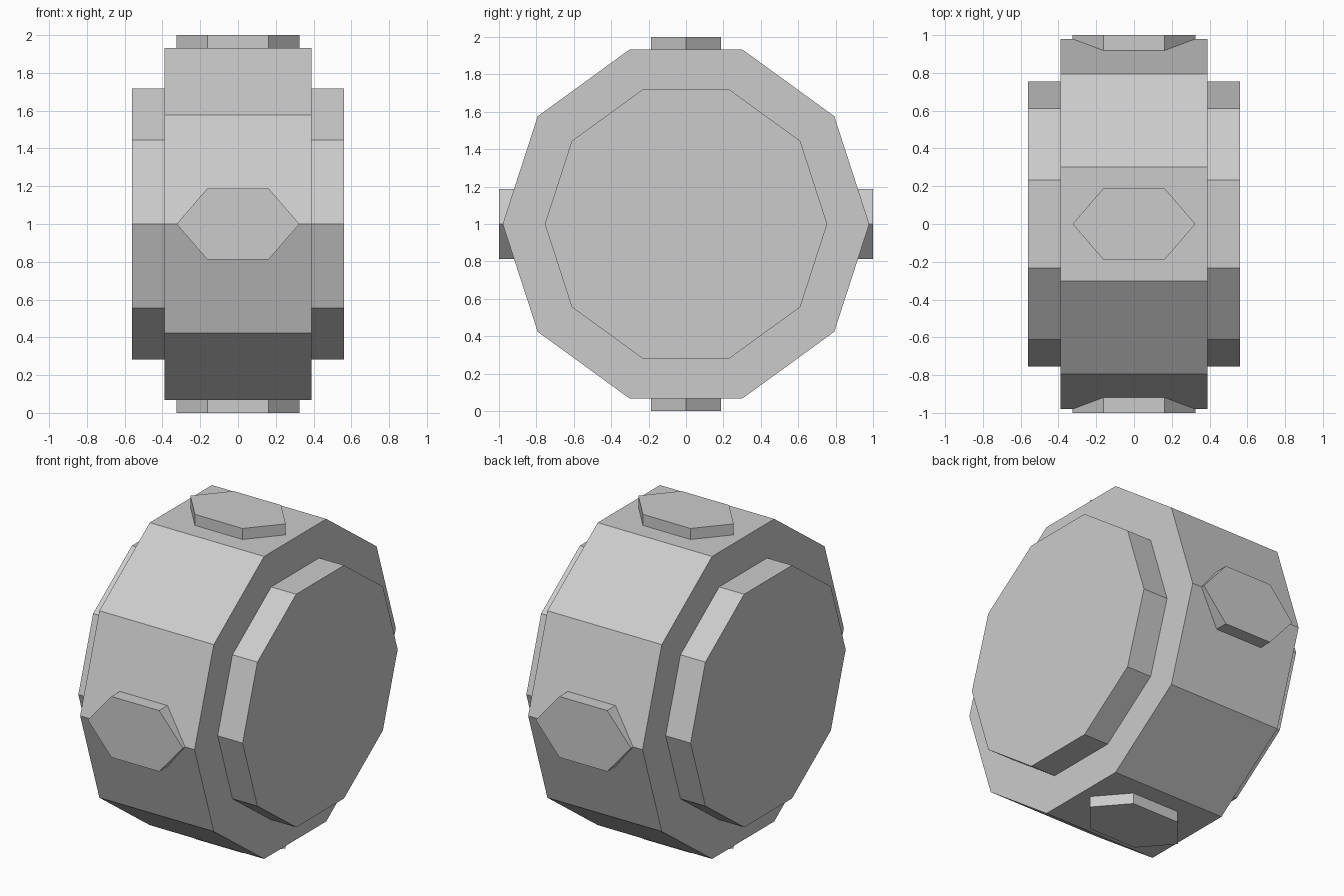
import bpy, bmesh
from math import cos, sin, pi
from mathutils import Matrix, Vector

if "Cube" in bpy.data.objects:
    bpy.data.objects.remove(bpy.data.objects["Cube"])

CENTRE = Vector((0, 0, 1))


def prism(name, ring, sweep, matrix=Matrix.Identity(4)):
    """Closed flat-shaded prism: a ring of points swept along a vector."""
    bm = bmesh.new()
    face = bm.faces.new([bm.verts.new(p) for p in ring])
    out = bmesh.ops.extrude_face_region(bm, geom=[face], use_keep_orig=True)
    moved = [g for g in out["geom"] if isinstance(g, bmesh.types.BMVert)]
    bmesh.ops.translate(bm, verts=moved, vec=sweep)
    bmesh.ops.recalc_face_normals(bm, faces=bm.faces)
    bm.transform(Matrix.Translation(CENTRE) @ matrix)
    me = bpy.data.meshes.new(name)
    bm.to_mesh(me)
    bm.free()
    ob = bpy.data.objects.new(name, me)
    bpy.context.collection.objects.link(ob)
    return ob


def decagon(radius, x):
    return [(x, radius * cos(i * pi / 5), radius * sin(i * pi / 5)) for i in range(10)]


# Ten-sided drum lying along x
prism("drum", decagon(0.98, -0.39), (0.78, 0, 0))

# Raised hub on each side
for side, label in ((-1, "left"), (1, "right")):
    prism("hub_" + label, decagon(0.755, side * 0.38), (side * 0.18, 0, 0))

# Flattened hexagonal studs on top, front, bottom and back
hexagon = [(0.325 * cos(i * pi / 3), 0.217 * sin(i * pi / 3), 0.88) for i in range(6)]
for i, label in enumerate(("top", "front", "bottom", "back")):
    prism("stud_" + label, hexagon, (0, 0, 0.12), Matrix.Rotation(i * pi / 2, 4, "X"))
